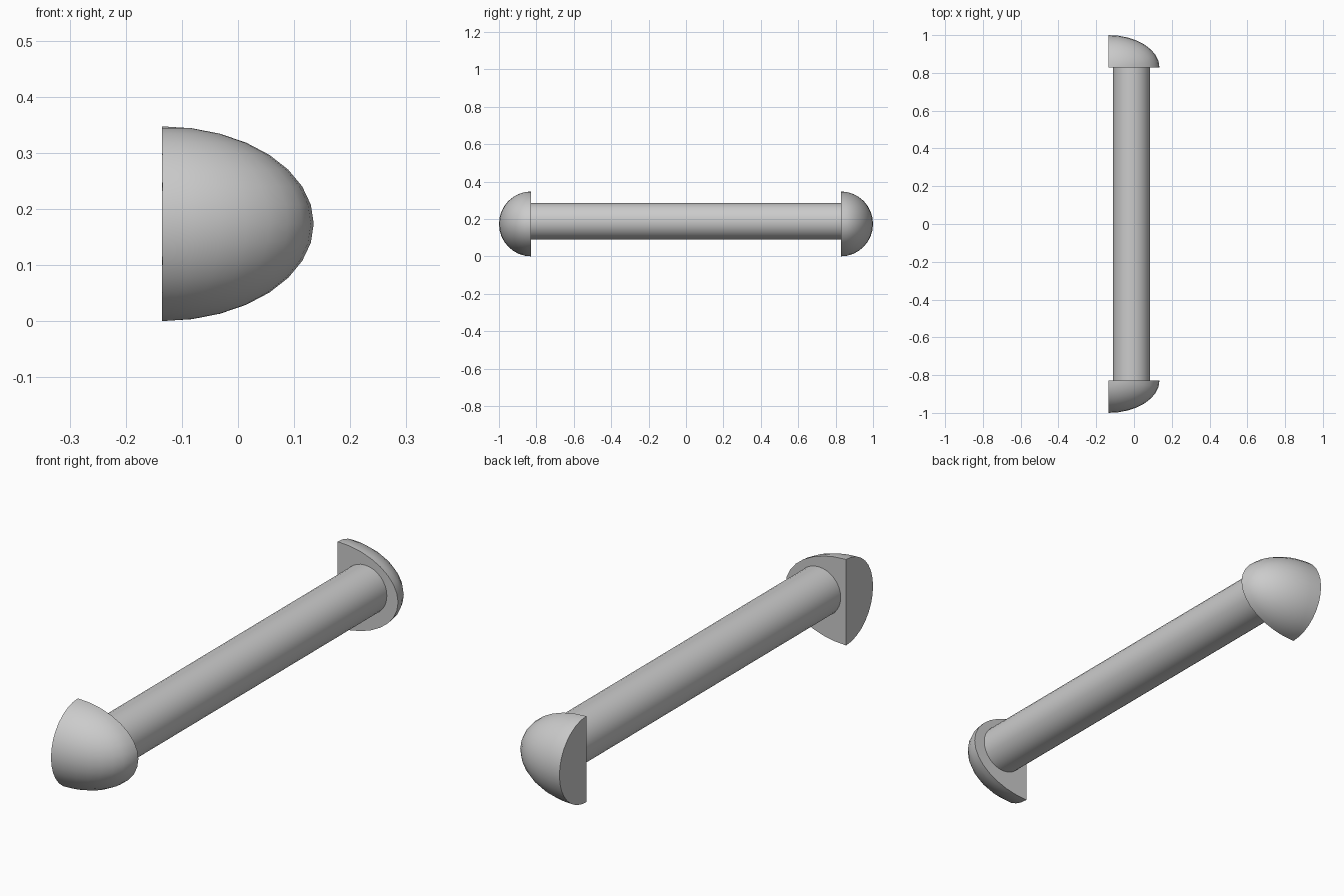
import bpy, bmesh, math
from mathutils import Matrix, Vector

if "Cube" in bpy.data.objects:
    bpy.data.objects.remove(bpy.data.objects["Cube"])

RIM_Y = 0.828          # inner face of each end cap
BACK_X = -0.135        # flat back of each end cap


def finish(name, bm):
    bmesh.ops.recalc_face_normals(bm, faces=bm.faces)
    mesh = bpy.data.meshes.new(name)
    bm.to_mesh(mesh)
    bm.free()
    obj = bpy.data.objects.new(name, mesh)
    bpy.context.collection.objects.link(obj)
    bpy.ops.object.select_all(action='DESELECT')
    obj.select_set(True)
    bpy.context.view_layer.objects.active = obj
    bpy.ops.object.shade_smooth_by_angle(angle=math.radians(35))
    return obj


def end_cap(name, side):
    # Quarter ellipsoid: flat at the back (-x) and on the face towards the bar
    bm = bmesh.new()
    bmesh.ops.create_uvsphere(bm, u_segments=32, v_segments=16, radius=1)
    for normal in (Vector((1, 0, 0)), Vector((0, side, 0))):
        geom = bm.verts[:] + bm.edges[:] + bm.faces[:]
        cut = bmesh.ops.bisect_plane(bm, geom=geom, dist=1e-4, plane_co=(0, 0, 0),
                                     plane_no=normal, clear_inner=True)
        edges = [e for e in bm.edges if e.is_boundary]
        bmesh.ops.holes_fill(bm, edges=edges, sides=0)
    bmesh.ops.scale(bm, vec=(0.27, 0.172, 0.1735), verts=bm.verts)
    bmesh.ops.translate(bm, vec=(BACK_X, side * RIM_Y, 0.1735), verts=bm.verts)
    return finish(name, bm)


# End caps, front and back
end_cap("front_end_cap", -1)
end_cap("rear_end_cap", 1)

# Long round bar, set slightly into both caps
bm = bmesh.new()
bmesh.ops.create_cone(bm, cap_ends=True, segments=32, radius1=0.098, radius2=0.098,
                      depth=2 * RIM_Y + 0.01,
                      matrix=Matrix.Translation((-0.013, 0, 0.187))
                      @ Matrix.Rotation(math.pi / 2, 4, 'X'))
finish("bar", bm)
